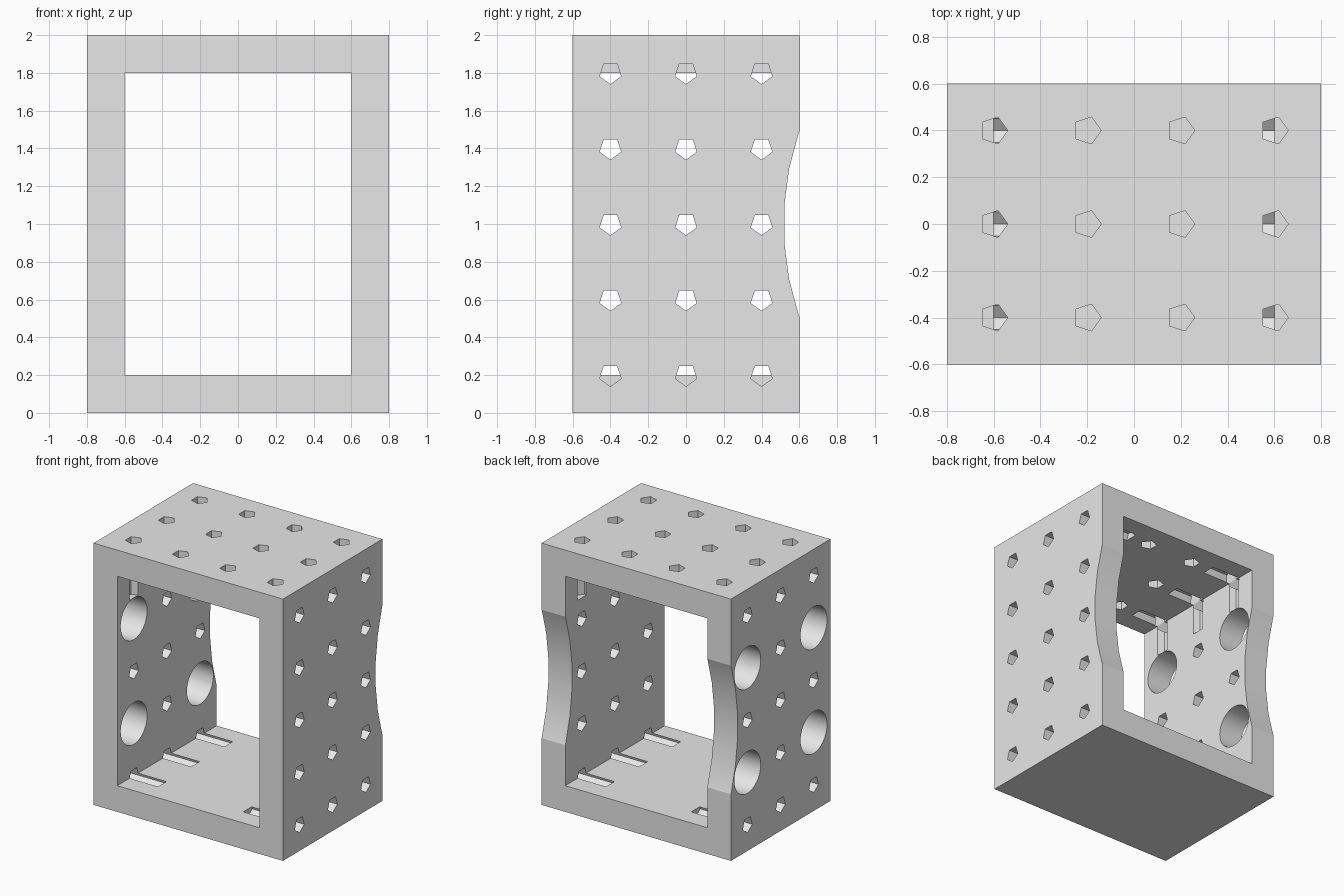
import bpy, bmesh
from math import sin, cos, pi, radians
from mathutils import Vector

default = bpy.data.objects.get("Cube")
if default:
    bpy.data.objects.remove(default, do_unlink=True)

grey = bpy.data.materials.new("light_grey")
grey.use_nodes = True
grey.diffuse_color = (0.8, 0.8, 0.8, 1)
grey.node_tree.nodes["Principled BSDF"].inputs["Base Color"].default_value = (0.8, 0.8, 0.8, 1)


def prism(bm, points, direction):
    """Extrude a closed outline along a direction."""
    face = bm.faces.new([bm.verts.new(p) for p in points])
    ext = bmesh.ops.extrude_face_region(bm, geom=[face], use_keep_orig=True)
    moved = [v for v in ext["geom"] if isinstance(v, bmesh.types.BMVert)]
    bmesh.ops.translate(bm, verts=moved, vec=Vector(direction))


def ring(radius, sides, start):
    """Points of a regular polygon."""
    steps = [start + 2 * pi * i / sides for i in range(sides)]
    return [(radius * cos(a), radius * sin(a)) for a in steps]


def block(bm, x, y, z0, z1):
    outline = [(-x, -y, z0), (x, -y, z0), (x, y, z0), (-x, y, z0)]
    prism(bm, outline, (0, 0, z1 - z0))


def make(name, bm):
    bmesh.ops.recalc_face_normals(bm, faces=bm.faces)
    mesh = bpy.data.meshes.new(name)
    bm.to_mesh(mesh)
    bm.free()
    mesh.materials.append(grey)
    obj = bpy.data.objects.new(name, mesh)
    bpy.context.collection.objects.link(obj)
    return obj


def cut(target, name, bm):
    cutter = make(name, bm)
    cutter.hide_render = True
    mod = target.modifiers.new(name, "BOOLEAN")
    mod.operation = "DIFFERENCE"
    mod.solver = "EXACT"
    mod.object = cutter
    bpy.context.view_layer.objects.active = target
    bpy.ops.object.modifier_apply(modifier=mod.name)
    bpy.data.objects.remove(cutter, do_unlink=True)


# Outer block of the frame
bm = bmesh.new()
block(bm, 0.8, 0.6, 0, 2)
frame = make("perforated_frame", bm)

# Opening running front to back
bm = bmesh.new()
block(bm, 0.6, 0.8, 0.2, 1.8)
cut(frame, "opening_cutter", bm)

# Shallow round hollow across the back edges
bm = bmesh.new()
hollow = ring(1.5, 48, pi / 48)
prism(bm, [(-1, 2.017 + y, 1 + z) for y, z in hollow], (2, 0, 0))
cut(frame, "back_hollow_cutter", bm)

# Five-sided holes through both side walls, grooving floor and ceiling
rows = (-0.4, 0, 0.4)
bm = bmesh.new()
for x in (-0.86, 0.36):
    for y in rows:
        for i in range(5):
            z = 0.2 + 0.4 * i
            prism(bm, [(x, y + a, z + b) for a, b in ring(0.06, 5, -pi / 2)], (0.5, 0, 0))
cut(frame, "side_hole_cutter", bm)

# Five-sided holes through the top, grooving the side walls
bm = bmesh.new()
for x in (-0.6, -0.2, 0.2, 0.6):
    for y in rows:
        prism(bm, [(x + a, y + b, 1.56) for a, b in ring(0.06, 5, 0)], (0, 0, 0.5))
cut(frame, "top_hole_cutter", bm)

# Four large round holes in one side wall
bm = bmesh.new()
for y in (-0.4, 0.4):
    for z in (0.6, 1.4):
        prism(bm, [(-0.9, y + a, z + b) for a, b in ring(0.16, 32, 0)], (0.4, 0, 0))
cut(frame, "round_hole_cutter", bm)

# Smooth only the round surfaces
bpy.ops.object.select_all(action="DESELECT")
frame.select_set(True)
bpy.context.view_layer.objects.active = frame
bpy.ops.object.shade_smooth_by_angle(angle=radians(13))
